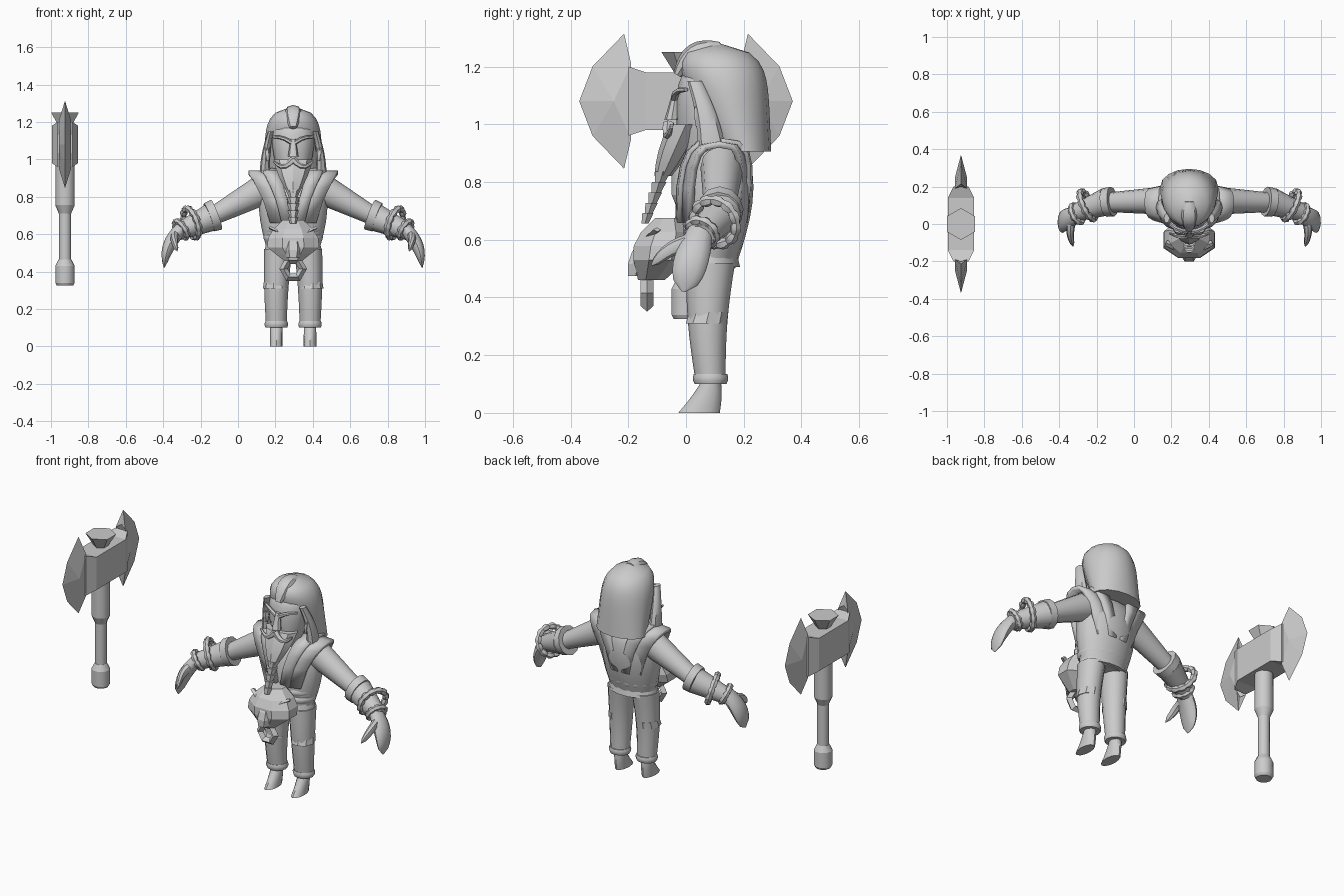
import bpy, bmesh, math
from mathutils import Vector

if "Cube" in bpy.data.objects:
    bpy.data.objects.remove(bpy.data.objects["Cube"])

FIGURE_X, AXE_X = .295, -.925
SHADE = (.6, .6, .6, 1)
grey = bpy.data.materials.new("plain grey")
grey.use_nodes = True
grey.diffuse_color = SHADE
grey.node_tree.nodes["Principled BSDF"].inputs["Base Color"].default_value = SHADE


def finish(name, bm, place=FIGURE_X, mirror=False, smooth=40):
    """Turn a bmesh into an object; parts are modelled around their own x = 0."""
    bmesh.ops.recalc_face_normals(bm, faces=bm.faces)
    mesh = bpy.data.meshes.new(name)
    bm.to_mesh(mesh)
    bm.free()
    mesh.materials.append(grey)
    part = bpy.data.objects.new(name, mesh)
    bpy.context.collection.objects.link(part)
    part.location.x = place
    if mirror:
        part.modifiers.new("other side", 'MIRROR').use_mirror_merge = False
    if smooth:
        bpy.ops.object.select_all(action='DESELECT')
        part.select_set(True)
        bpy.context.view_layer.objects.active = part
        bpy.ops.object.shade_smooth_by_angle(angle=math.radians(smooth))
    return part


def skin(bm, loops, closed=False):
    """Bridge successive rings of vertices, then cap them or join the ends."""
    following = loops[1:] + loops[:1] if closed else loops[1:]
    for low, high in zip(loops, following):
        for k in range(len(low)):
            bm.faces.new((low[k - 1], low[k], high[k], high[k - 1]))
    if not closed:
        bm.faces.new(loops[0])
        bm.faces.new(loops[-1])


def limb(name, start, end, first, last, bend=(0, 0, 0), bulge=0, sides=12, steps=8,
         level=False, side=(0, 0, 1), blunt=None, turn=0, **options):
    """Elliptical form from start to end; it can bend, bulge and round off at its end."""
    start, end, bend = Vector(start), Vector(end), Vector(bend)
    first, last = Vector(first), Vector(last)
    bm = bmesh.new()
    loops = []
    for i in range(steps + 1):
        t = i / steps
        arch = math.sin(math.pi * t)
        center = start.lerp(end, t) + bend * arch
        size = first.lerp(last, t) + Vector((bulge, bulge)) * arch
        if blunt:
            size *= max(math.sqrt(1 - t ** blunt), .1)
        u, v = Vector((1, 0, 0)), Vector((0, 1, 0))
        if not level:
            along = (end - start + bend * math.pi * math.cos(math.pi * t)).normalized()
            u = Vector(side)
            u = (u - along * u.dot(along)).normalized()
            v = along.cross(u)
        angles = [math.tau * (k + turn) / sides for k in range(sides)]
        loops.append([bm.verts.new(center + u * size.x * math.cos(a) + v * size.y * math.sin(a))
                      for a in angles])
    skin(bm, loops)
    return finish(name, bm, **options)


def hoop(name, center, axis, radius, thick, count, sides, lumpy=0, **options):
    """Ring around an axis; lumpy makes every third section thinner, like twisted rope."""
    axis = Vector(axis).normalized()
    u = Vector((0, 0, 1)).cross(axis).normalized()
    v = axis.cross(u)
    bm = bmesh.new()
    loops = []
    for k in range(count):
        a = math.tau * k / count
        out = u * math.cos(a) + v * math.sin(a)
        r = thick * (1 - lumpy * (k % 3 == 0))
        corners = [math.tau * j / sides for j in range(sides)]
        loops.append([bm.verts.new(Vector(center) + out * (radius + r * math.cos(c))
                                   + axis * r * math.sin(c)) for c in corners])
    skin(bm, loops, closed=True)
    return finish(name, bm, **options)


def strap(name, waist, shoulder, lift, wrap):
    """Cloth strip arching from the front of the belt over the shoulder to the back."""
    bm = bmesh.new()
    rows = []
    steps = 10
    for i in range(steps + 1):
        a = math.pi * i / steps
        rise, reach = math.sin(a), math.cos(a)
        depth = -math.copysign(abs(reach) ** .6, reach) * (.13 + lift)
        if depth > 0:
            depth -= .05 * (1 - rise)
        z = .66 + (.27 + lift) * rise ** .7
        row = []
        for inner, outer, pull in zip(waist, shoulder, (1, wrap)):
            x = inner + (outer - inner) * rise
            row.append(bm.verts.new((x, .115 + depth * pull, z)))
        rows.append(row)
    for (a, b), (c, d) in zip(rows, rows[1:]):
        bm.faces.new((a, b, d, c))
    cloth = finish(name, bm, mirror=True, smooth=30).modifiers.new("cloth", 'SOLIDIFY')
    cloth.thickness, cloth.offset = .022, 0


# Torso, skirt, belt and vest
limb("torso", (0, .085, .5), (0, .13, .95), (.135, .085), (.17, .1), bulge=.03, sides=16, level=True, blunt=8)
limb("skirt", (0, .085, .505), (0, .085, .57), (.155, .105), (.14, .09), steps=1, sides=14, level=True)
for name, z in (("lower_belt", .56), ("upper_belt", .605)):
    limb(name, (0, .085, z), (0, .09, z + .045), (.15, .1), (.148, .1), bulge=.01, steps=4, sides=18, level=True)
strap("vest_panel", (.02, .12), (.12, .24), 0, .75)
strap("lapel", (.01, .06), (.08, .165), .012, .95)

# Legs and feet
limb("leg", (.09, .085, .11), (.08, .085, .52), (.055, .052), (.075, .085), bend=(.005, -.01, 0),
     level=True, mirror=True)
limb("trouser_cuff", (.09, .085, .1), (.09, .085, .135), (.058, .055), (.058, .058), bulge=.005, steps=3,
     level=True, mirror=True)
limb("knee_fold", (.094, .07, .31), (.094, .08, .35), (.068, .072), (.062, .068), steps=1, sides=9,
     level=True, mirror=True, smooth=0)
limb("foot", (.09, .045, 0), (.09, .09, .12), (.034, .072), (.033, .03), bend=(0, .005, 0), level=True, mirror=True)

# Arms, gloves and hands
limb("arm", (.14, .125, .85), (.46, .115, .68), (.085, .075), (.045, .05), mirror=True)
limb("glove_flare", (.41, .12, .705), (.45, .115, .69), (.085, .08), (.08, .077), steps=2, mirror=True)
limb("glove", (.44, .12, .69), (.62, .055, .61), (.075, .075), (.045, .045), mirror=True)
hoop("cuff_rope", (.545, .1, .66), (.85, -.4, -.3), .08, .02, 36, 6, lumpy=.3, mirror=True)
hoop("wrist_rope", (.6, .055, .625), (.75, -.4, -.5), .05, .018, 27, 6, lumpy=.3, mirror=True)
limb("hand", (.6, .05, .63), (.69, -.01, .42), (.045, .035), (.055, .012), bend=(.02, 0, .01), bulge=.01,
     side=(0, 1, 0), blunt=6, mirror=True)
limb("thumb", (.63, .01, .59), (.62, -.12, .51), (.03, .025), (.02, .015), bend=(.01, 0, .015), sides=8,
     blunt=5, mirror=True)

# Head, face and hair
limb("hair", (0, .2, .905), (0, .1, 1.28), (.155, .095), (.15, .18), sides=16, steps=12, level=True, blunt=6)
limb("side_lock", (.15, .09, .91), (.12, .03, 1.15), (.03, .05), (.015, .025), bend=(.01, .01, 0), sides=8,
     level=True, mirror=True)
limb("hair_crest", (0, -.03, 1.17), (0, .12, 1.27), (.02, .015), (.03, .015), bend=(0, -.015, .025), bulge=.02,
     sides=8, side=(1, 0, 0))
limb("head", (0, .06, .9), (0, .06, 1.22), (.075, .08), (.115, .08), bulge=.015, level=True, blunt=8)
limb("nose", (0, -.05, 1.015), (0, -.035, 1.11), (.028, .025), (.014, .012), sides=8, steps=3, level=True)
limb("brow", (.01, -.04, 1.09), (.105, 0, 1.12), (.012, .014), (.008, .01), bend=(0, -.01, .01), sides=6,
     steps=3, mirror=True, smooth=0)
limb("ear", (.135, .045, .99), (.145, .055, 1.09), (.01, .012), (.006, .018), bulge=.01, sides=6, steps=3,
     level=True, mirror=True, smooth=0)

# Moustache and braided beard
limb("moustache", (0, -.06, 1), (.105, -.05, .99), (.02, .022), (.006, .006), bend=(0, -.01, -.035), sides=6,
     steps=5, mirror=True, smooth=0)
limb("beard", (0, -.08, .82), (0, 0, 1), (.03, .03), (.105, .06), bulge=.01, sides=8, steps=4, level=True, smooth=20)
for i in range(5):
    y, z, width = -.08 - .013 * i, .8 - .036 * i, .04 - .003 * i
    limb("beard_braid", (0, y - .01, z), (0, y, z + .036), (width * .6, width * .5), (width, width * .8),
         sides=6, steps=1, level=True, smooth=0)

# Mask-shaped buckle and hanging ring
limb("buckle_jaw", (0, -.12, .46), (0, -.09, .53), (.055, .05), (.15, .1), sides=8, steps=2, turn=.5,
     level=True, smooth=0)
limb("buckle_crown", (0, -.09, .53), (0, -.06, .675), (.15, .1), (.06, .05), bulge=.03, sides=8, steps=3, turn=.5,
     level=True, smooth=0)
limb("buckle_snout", (0, -.175, .475), (0, -.14, .6), (.035, .03), (.02, .02), bulge=.02, sides=6, steps=3,
     level=True, smooth=0)
limb("buckle_brow", (.015, -.15, .585), (.125, -.1, .635), (.014, .02), (.008, .015), sides=4, steps=1,
     mirror=True, smooth=0)
hoop("buckle_ring", (0, -.135, .415), (0, 1, 0), .052, .022, 6, 4, smooth=0)

# Axe shaft and cap, each a straight tapered piece
for name, low, high, wide, narrow in (("axe_pommel", .34, .43, .052, .052), ("axe_pommel_end", .325, .34, .044, .052),
                                      ("axe_pommel_neck", .43, .465, .052, .034), ("axe_grip", .46, .71, .033, .033),
                                      ("axe_shoulder", .71, .755, .033, .052), ("axe_shaft", .755, 1, .052, .052)):
    limb(name, (0, 0, low), (0, 0, high), (wide, wide), (narrow, narrow), steps=1, sides=10, level=True, place=AXE_X)
limb("axe_cap", (0, 0, 1.17), (0, 0, 1.25), (.035, .035), (.085, .085), steps=1, sides=6, turn=.5, level=True,
     place=AXE_X, smooth=0)

# Axe head block, flared towards the blades
MIDDLE = 1.08
bm = bmesh.new()
skin(bm, [[bm.verts.new((sx * wide, y, MIDDLE + sz * tall)) for sx, sz in ((-1, -1), (1, -1), (1, 1), (-1, 1))]
          for y, wide, tall in ((-.2, .04, .12), (-.14, .07, .1), (.14, .07, .1), (.2, .04, .12))])
finish("axe_head", bm, place=AXE_X, smooth=0)

# Blades: fanned edge with long horns, thick at the root and sharp at the rim
for name, way in (("front_blade", -1), ("back_blade", 1)):
    bm = bmesh.new()
    rim = [bm.verts.new((0, way * .2, MIDDLE - .15))]
    for k in range(-2, 3):
        angle, reach = math.radians(42 * k), .235 if abs(k) == 2 else .18
        rim.append(bm.verts.new((0, way * (.19 + reach * math.cos(angle)), MIDDLE + reach * math.sin(angle))))
    rim.append(bm.verts.new((0, way * .2, MIDDLE + .15)))
    for sx in (-1, 1):
        low, ridge, top = [bm.verts.new((sx * .032, way * y, MIDDLE + z))
                           for y, z in ((.19, -.13), (.25, 0), (.19, .13))]
        for face in ((rim[0], rim[1], low), (rim[1], rim[2], ridge, low), (rim[2], rim[3], ridge),
                     (rim[3], rim[4], ridge), (rim[4], rim[5], top, ridge), (rim[5], rim[6], top),
                     (low, ridge, top)):
            bm.faces.new(face)
    finish(name, bm, place=AXE_X, smooth=0)
